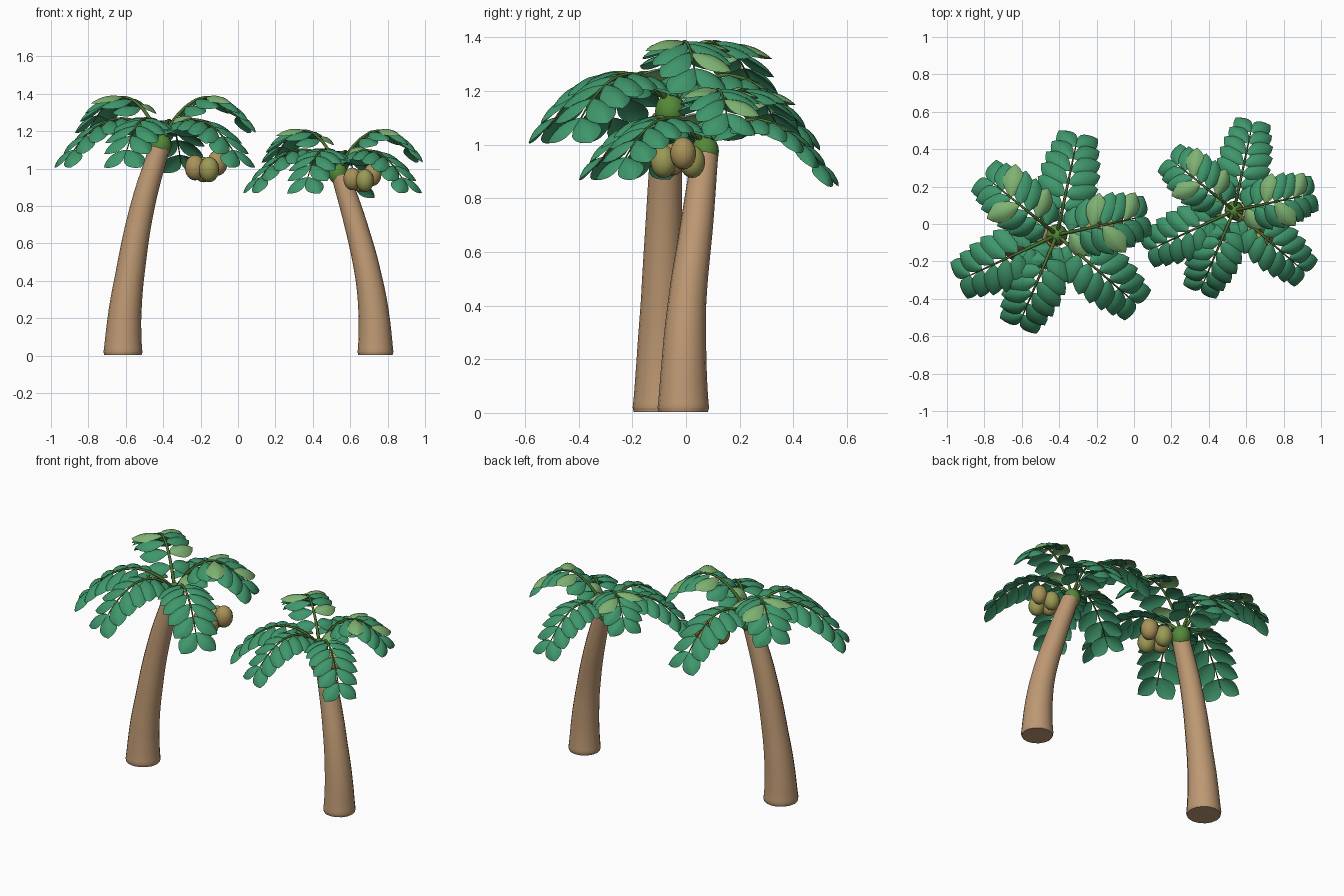
import bpy, bmesh
from math import radians, sin, cos, pi
from mathutils import Vector

cube = bpy.data.objects.get("Cube")
if cube:
    bpy.data.objects.remove(cube, do_unlink=True)


def material(name, rgb):
    m = bpy.data.materials.new(name)
    m.use_nodes = True
    col = (*rgb, 1)
    m.diffuse_color = col
    m.node_tree.nodes["Principled BSDF"].inputs["Base Color"].default_value = col
    return m


BARK = material("bark", (0.51, 0.315, 0.17))
LEAF = material("leaf_green", (0.05, 0.31, 0.15))
PALE = material("pale_leaf", (0.21, 0.45, 0.17))
STEM = material("stem_green", (0.08, 0.17, 0.03))
HEART = material("crown_green", (0.09, 0.25, 0.04))
BROWN = material("coconut_brown", (0.40, 0.29, 0.10))
OLIVE = material("coconut_olive", (0.33, 0.32, 0.09))

UP = Vector((0, 0, 1))


def link(name, data, *mats):
    ob = bpy.data.objects.new(name, data)
    bpy.context.collection.objects.link(ob)
    for m in mats:
        data.materials.append(m)
    return ob


def tube(name, points, mat, sides=4):
    """Tapered tube through (x, y, z, radius) points."""
    cu = bpy.data.curves.new(name, 'CURVE')
    cu.dimensions = '3D'
    cu.bevel_depth = 1
    cu.bevel_resolution = sides
    cu.use_fill_caps = True
    cu.resolution_u = 6
    sp = cu.splines.new('BEZIER')
    sp.bezier_points.add(len(points) - 1)
    for bp, (x, y, z, r) in zip(sp.bezier_points, points):
        bp.co = (x, y, z)
        bp.radius = r
        bp.handle_left_type = bp.handle_right_type = 'AUTO'
    return link(name, cu, mat)


def ellipsoid(name, loc, radii, mat):
    me = bpy.data.meshes.new(name)
    bm = bmesh.new()
    bmesh.ops.create_uvsphere(bm, u_segments=16, v_segments=10, radius=1)
    bmesh.ops.scale(bm, vec=radii, verts=bm.verts)
    for f in bm.faces:
        f.smooth = True
    bm.to_mesh(me)
    bm.free()
    link(name, me, mat).location = loc


def leaflet(bm, base, d, up, length, half, mat_index):
    """Pointed, lens-shaped leaflet built from an upper and a lower sheet."""
    c = up.cross(d).normalized()
    n = d.cross(c)
    nu, nv = 8, 4
    for thick in (0.014, 0):
        rows = []
        for i in range(nu + 1):
            u = i / nu
            w = sin(pi * u ** 1.1) ** 0.8 if 0 < i < nu else 0.0
            row = []
            for j in range(nv + 1):
                v = 2 * j / nv - 1
                h = (thick * (1 - v * v) - 0.25 * half * v * v) * w - 0.18 * length * u * u
                row.append(bm.verts.new(base + d * (length * u) + c * (half * w * v) + n * h))
            rows.append(row)
        for a, b in zip(rows, rows[1:]):
            for j in range(nv):
                f = bm.faces.new((a[j], a[j + 1], b[j + 1], b[j]))
                f.material_index = mat_index
                f.smooth = True


def frond(name, crown, k, angle, reach, rise, fall, pale):
    """Arched stem with pairs of leaflets; pale lists signed pair numbers in the lighter green."""
    a = radians(angle)
    out, left = Vector((cos(a), sin(a), 0)), Vector((-sin(a), cos(a), 0))

    def at(s):
        return crown + (out * reach * s + UP * (rise * s + fall * s * s)) * k

    tube(name + "_stem", [(*at(s / 6), k * (0.011 - 0.0014 * s)) for s in range(7)], STEM, 1)

    bm = bmesh.new()
    pairs = 7
    for i in range(1, pairs + 1):
        t = (i - 1) / (pairs - 1)
        s = 0.16 + 0.78 * t
        # leaflets lie flatter than the stem they grow from
        slope = (out * reach + UP * (rise + 2 * fall * s)).normalized()
        along = (slope + out * 0.8).normalized()
        normal = along.cross(left)
        f = radians(12 + 32 * t)
        length = k * (0.155 + 0.037 * sin(pi * t))
        for side in (1, -1):
            is_pale = side * i in pale
            lift = -0.02 if is_pale else -0.16
            d = (left * side * cos(f) + along * sin(f) + normal * lift).normalized()
            leaflet(bm, at(s), d, normal, length, k * 0.057, int(is_pale))
    bmesh.ops.remove_doubles(bm, verts=bm.verts, dist=1e-5)
    bmesh.ops.recalc_face_normals(bm, faces=bm.faces)
    me = bpy.data.meshes.new(name + "_leaflets")
    bm.to_mesh(me)
    bm.free()
    me.set_sharp_from_angle(angle=radians(50))
    link(name + "_leaflets", me, LEAF, PALE)


# angle, reach, rise, fall, pale leaflets
FRONDS = [
    (12, 0.455, 0.82, -0.72, {-4, 6, 3, -1}),
    (78, 0.515, 0.53, -0.65, {}),
    (141, 0.465, 0.82, -0.72, {4, -5, -2}),
    (205, 0.545, 0.55, -0.64, {-1}),
    (247, 0.495, 0.55, -0.64, {}),
    (319, 0.54, 0.53, -0.62, {}),
]
# offsets of the nuts inside a bunch
NUTS = [(0.06, 0.022, 0.025, BROWN), (-0.06, -0.022, 0.0, BROWN),
        (0.015, -0.06, -0.01, OLIVE), (-0.015, 0.06, -0.01, OLIVE)]


def palm(name, trunk, crown, k, bunch):
    crown = Vector(crown)
    tube(name + "_trunk", trunk, BARK, 6)
    ellipsoid(name + "_crown_heart", crown - UP * 0.045 * k,
              (0.057 * k, 0.057 * k, 0.068 * k), HEART)
    for i, spec in enumerate(FRONDS):
        frond(f"{name}_frond_{i + 1}", crown - UP * 0.02 * k, k, *spec)
    for i, (x, y, z, mat) in enumerate(NUTS):
        ellipsoid(f"{name}_coconut_{i + 1}", Vector(bunch) + Vector((x, y, z)) * k,
                  (0.054 * k, 0.054 * k, 0.068 * k), mat)


palm("tall_palm",
     [(-0.615, -0.095, 0.004, 0.1), (-0.615, -0.095, 0.02, 0.104), (-0.607, -0.094, 0.2, 0.09),
      (-0.58, -0.09, 0.42, 0.078), (-0.51, -0.08, 0.8, 0.065), (-0.42, -0.07, 1.11, 0.054)],
     (-0.412, -0.058, 1.17), 1.0, (-0.17, -0.01, 1.005))

palm("short_palm",
     [(0.735, -0.01, 0.004, 0.092), (0.735, -0.01, 0.02, 0.096), (0.728, -0.007, 0.2, 0.083),
      (0.698, 0.005, 0.42, 0.071), (0.63, 0.04, 0.7, 0.061), (0.55, 0.07, 0.96, 0.05)],
     (0.535, 0.072, 1.015), 0.89, (0.665, -0.03, 0.945))
